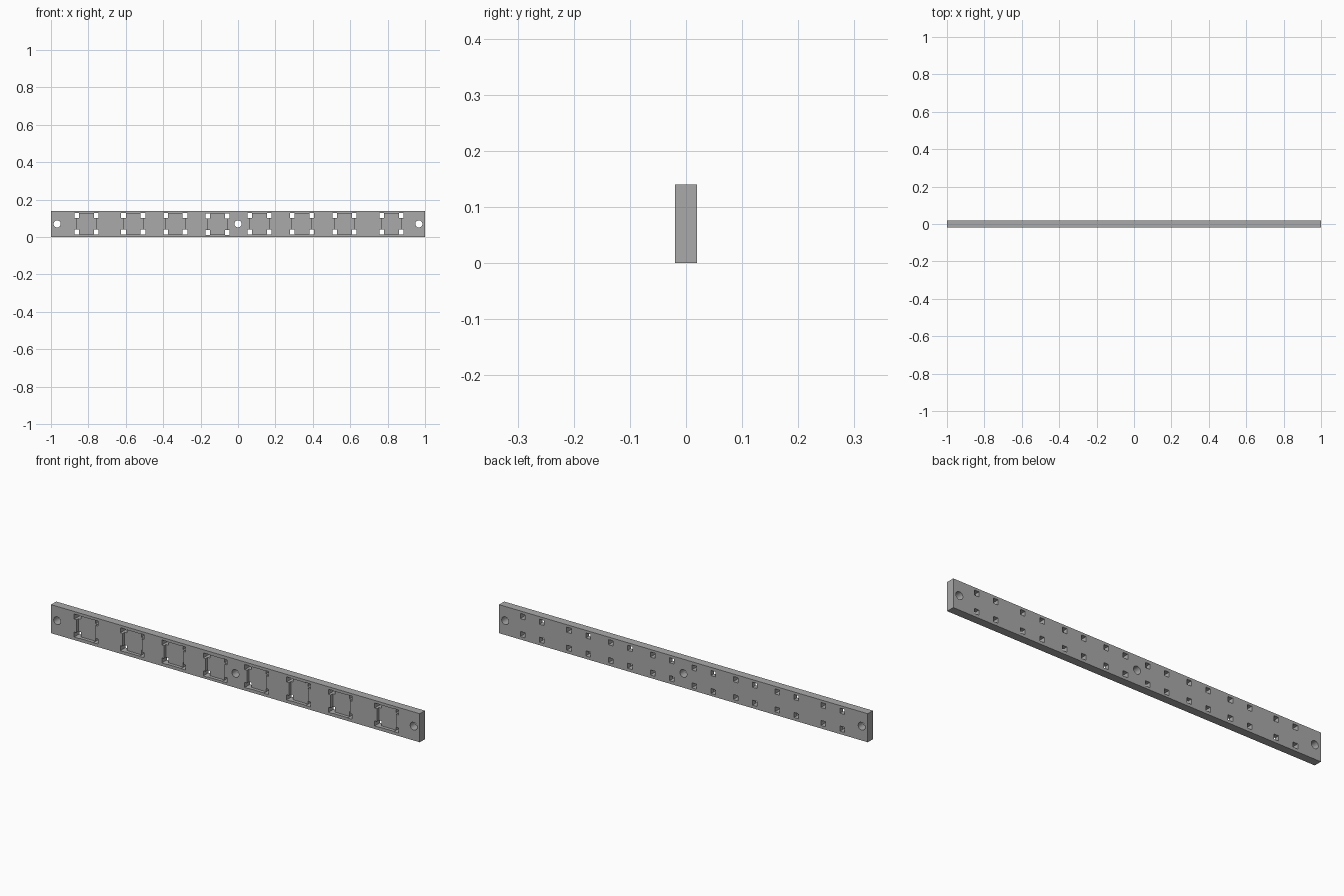
import bpy, bmesh, math
from mathutils import Matrix, Vector

cube = bpy.data.objects.get("Cube")
if cube:
    bpy.data.objects.remove(cube, do_unlink=True)

LENGTH, DEPTH, HEIGHT = 2.0, 0.04, 0.14
FRONT = -DEPTH / 2
POCKET_DEPTH = 0.016
HALF_X, HALF_Z = 0.052, 0.044       # spacing of the corner holes
SLOT = 0.025                        # side of a corner hole

grey = bpy.data.materials.new("grey plastic")
grey.use_nodes = True
colour = (0.4, 0.4, 0.4, 1)
grey.diffuse_color = colour
grey.node_tree.nodes["Principled BSDF"].inputs["Base Color"].default_value = colour


def add_box(bm, centre, size):
    matrix = Matrix.Translation(centre) @ Matrix.Diagonal((*size, 1))
    bmesh.ops.create_cube(bm, size=1, matrix=matrix)


def add_bore(bm, centre, radius):
    matrix = Matrix.Translation(centre) @ Matrix.Rotation(math.pi / 2, 4, 'X')
    bmesh.ops.create_cone(bm, cap_ends=True, segments=32, radius1=radius,
                          radius2=radius, depth=DEPTH * 3, matrix=matrix)


def finish(name, bm):
    mesh = bpy.data.meshes.new(name)
    bm.to_mesh(mesh)
    bm.free()
    mesh.materials.append(grey)
    obj = bpy.data.objects.new(name, mesh)
    bpy.context.collection.objects.link(obj)
    return obj


def cut(target, name, bm):
    cutter = finish(name, bm)
    cutter.hide_render = True
    mod = target.modifiers.new(name, 'BOOLEAN')
    mod.operation, mod.solver, mod.object = 'DIFFERENCE', 'EXACT', cutter
    bpy.context.view_layer.objects.active = target
    bpy.ops.object.modifier_apply(modifier=name)
    bpy.data.objects.remove(cutter, do_unlink=True)


# Rectangular bar
bm = bmesh.new()
add_box(bm, (0, 0, HEIGHT / 2), (LENGTH, DEPTH, HEIGHT))
bar = finish("mounting_bar", bm)

# Shallow front pockets with a square through hole at each corner
pockets, slots, bores = bmesh.new(), bmesh.new(), bmesh.new()
for x in (-0.81, -0.56, -0.335, -0.11, 0.115, 0.342, 0.569, 0.82):
    z = 0.068 if x == -0.11 else 0.071
    add_box(pockets, (x, FRONT, z), (HALF_X * 2, POCKET_DEPTH * 2, 0.11))
    for sx in (-1, 1):
        for sz in (-1, 1):
            add_box(slots, (x + sx * HALF_X, 0, z + sz * HALF_Z),
                    (SLOT, DEPTH * 3, SLOT))

# Round screw holes at the ends and the middle
for x in (-0.967, 0, 0.967):
    add_bore(bores, Vector((x, 0, HEIGHT / 2)), 0.019)

cut(bar, "pocket_cutter", pockets)
cut(bar, "corner_hole_cutter", slots)
cut(bar, "screw_hole_cutter", bores)

# Smooth only the round bores
bpy.ops.object.select_all(action='DESELECT')
bar.select_set(True)
bpy.context.view_layer.objects.active = bar
bpy.ops.object.shade_smooth_by_angle(angle=math.radians(30))
